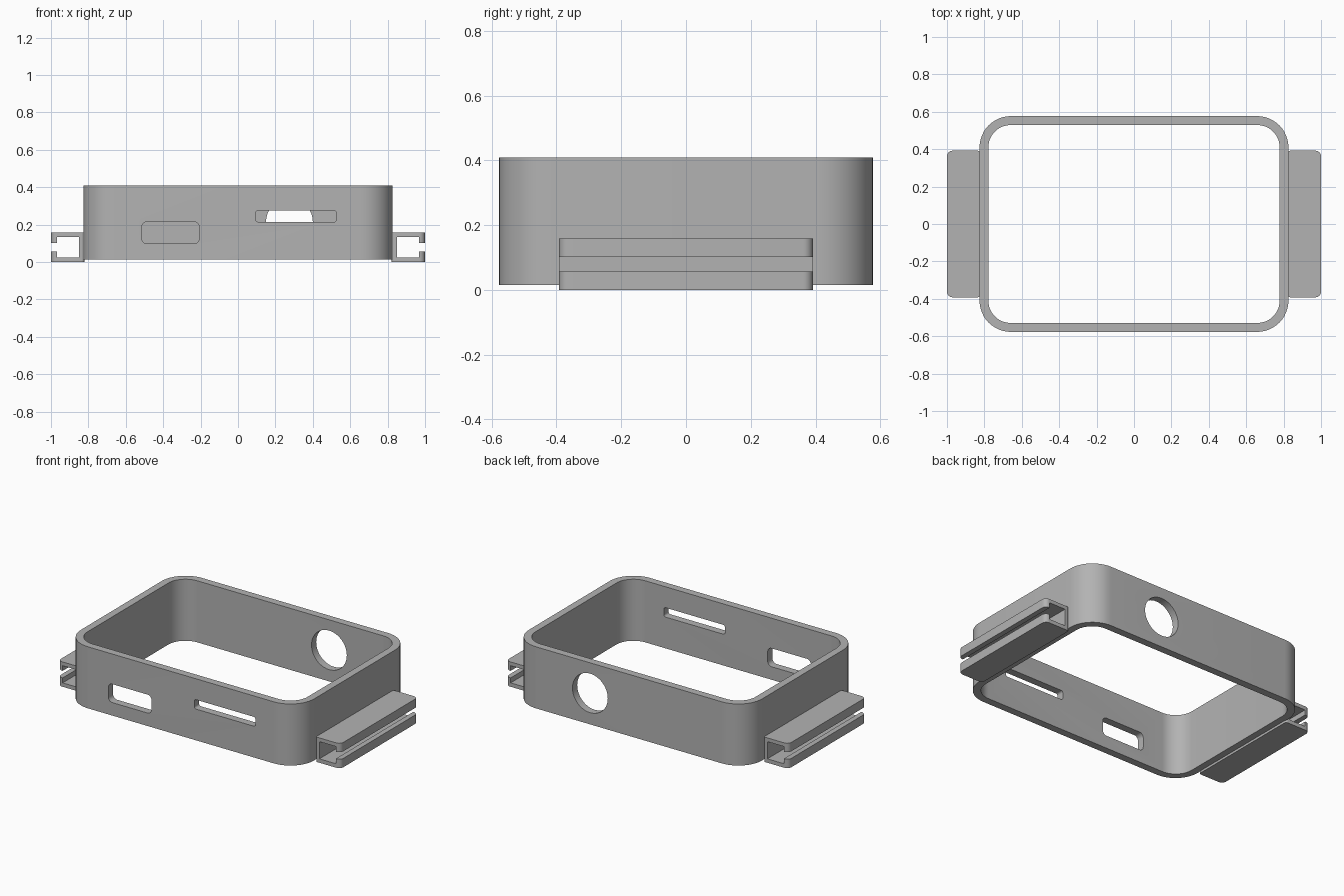
import bpy, bmesh, math
from mathutils import Matrix

cube = bpy.data.objects.get("Cube")
if cube:
    bpy.data.objects.remove(cube, do_unlink=True)

GREY = (0.45, 0.45, 0.45, 1)
grey = bpy.data.materials.new("plain grey")
grey.use_nodes = True
grey.diffuse_color = GREY
grey.node_tree.nodes["Principled BSDF"].inputs["Base Color"].default_value = GREY


def rounded_rect(hx, hy, r, steps=12):
    """Outline of a rounded rectangle, counter-clockwise."""
    pts = []
    for i, (sx, sy) in enumerate([(1, 1), (-1, 1), (-1, -1), (1, -1)]):
        for k in range(steps + 1):
            a = math.pi / 2 * (i + k / steps)
            pts.append((sx * (hx - r) + r * math.cos(a), sy * (hy - r) + r * math.sin(a)))
    return pts


def prism(name, pts, z0, z1, matrix=Matrix()):
    """Extrude a flat outline from z0 to z1, then place it."""
    bm = bmesh.new()
    face = bm.faces.new([bm.verts.new((x, y, z0)) for x, y in pts])
    ext = bmesh.ops.extrude_face_region(bm, geom=[face])["geom"]
    bmesh.ops.translate(bm, vec=(0, 0, z1 - z0),
                        verts=[v for v in ext if isinstance(v, bmesh.types.BMVert)])
    bm.transform(matrix)
    bmesh.ops.recalc_face_normals(bm, faces=bm.faces)
    mesh = bpy.data.meshes.new(name)
    bm.to_mesh(mesh)
    bm.free()
    mesh.materials.append(grey)
    obj = bpy.data.objects.new(name, mesh)
    bpy.context.collection.objects.link(obj)
    return obj


def activate(obj):
    bpy.ops.object.select_all(action='DESELECT')
    obj.select_set(True)
    bpy.context.view_layer.objects.active = obj


def cut(target, cutter):
    cutter.hide_render = True
    mod = target.modifiers.new("cut", 'BOOLEAN')
    mod.operation, mod.solver, mod.object = 'DIFFERENCE', 'EXACT', cutter
    activate(target)
    bpy.ops.object.modifier_apply(modifier=mod.name)
    bpy.data.objects.remove(cutter, do_unlink=True)


def wall_cutter(name, pts, x, z, y0, y1):
    """Cutter running along y through the front or back wall."""
    place = Matrix.Translation((x, 0, z)) @ Matrix.Rotation(math.pi / 2, 4, 'X')
    return prism(name, pts, -y1, -y0, place)


# Open rounded frame
frame = prism("frame", rounded_rect(0.826, 0.577, 0.168), 0.015, 0.409)
cut(frame, prism("opening", rounded_rect(0.779, 0.529, 0.12), -0.1, 0.6))

# Ports in the front wall and the round hole in the back wall
cut(frame, wall_cutter("left_port", rounded_rect(0.153, 0.059, 0.028, 6), -0.361, 0.157, -0.7, -0.4))
cut(frame, wall_cutter("card_slot", rounded_rect(0.216, 0.03, 0.013, 6), 0.311, 0.245, -0.7, -0.4))
cut(frame, wall_cutter("round_hole", rounded_rect(0.125, 0.125, 0.1249, 12), 0.275, 0.215, 0.4, 0.7))

# C-shaped side rails, open outward
half = [(1, 0.057), (1, 0), (0.822, 0), (0.822, 0.159), (1, 0.159), (1, 0.102),
        (0.967, 0.102), (0.967, 0.135), (0.851, 0.135), (0.851, 0.025),
        (0.967, 0.025), (0.967, 0.057)]
rails = []
for side, name in ((1, "left_rail"), (-1, "right_rail")):
    profile = [(side * x, z) for x, z in half]
    rail = prism(name, profile, -0.392, 0.392, Matrix.Rotation(math.pi / 2, 4, 'X'))
    bm = bmesh.new()
    bm.from_mesh(rail.data)
    # Round the upright end edges
    for x, r in ((1, 0.03), (0.822, 0.015)):
        edges = [e for e in bm.edges
                 if all(abs(abs(v.co.x) - x) < 1e-4 for v in e.verts)
                 and abs(e.verts[0].co.y - e.verts[1].co.y) < 1e-4]
        bmesh.ops.bevel(bm, geom=edges, offset=r, segments=6, profile=0.5, affect='EDGES')
    bm.to_mesh(rail.data)
    bm.free()
    rails.append(rail)

for obj in [frame] + rails:
    activate(obj)
    bpy.ops.object.shade_smooth_by_angle(angle=math.radians(30))
